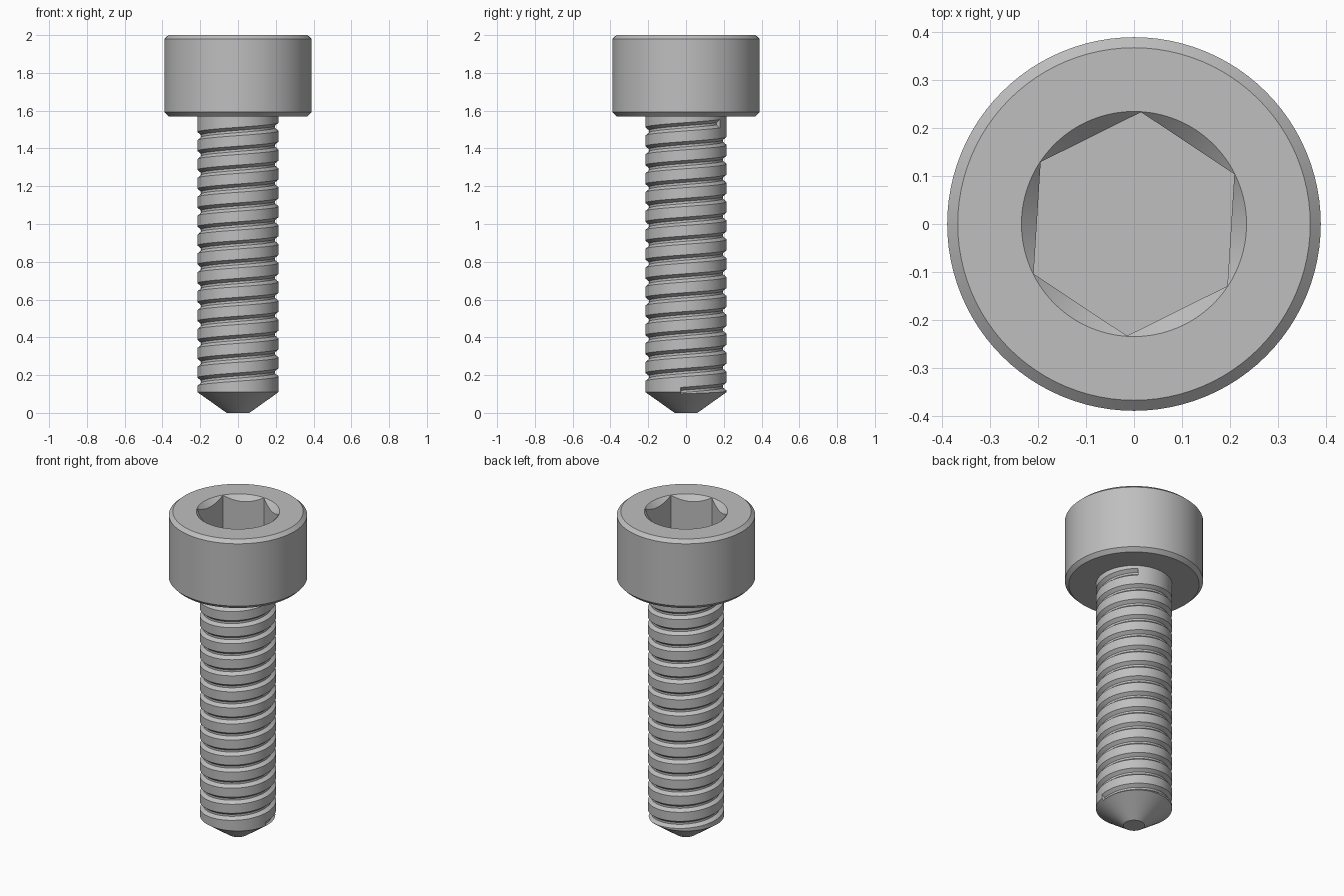
import bpy, math

if "Cube" in bpy.data.objects:
    bpy.data.objects.remove(bpy.data.objects["Cube"])

SEG = 96
PITCH = 0.1

steel = bpy.data.materials.new("grey steel")
steel.use_nodes = True
steel.diffuse_color = (0.52, 0.52, 0.52, 1)
steel.node_tree.nodes["Principled BSDF"].inputs["Base Color"].default_value = steel.diffuse_color


def make(name, verts, faces):
    mesh = bpy.data.meshes.new(name)
    mesh.from_pydata(verts, [], faces)
    mesh.materials.append(steel)
    obj = bpy.data.objects.new(name, mesh)
    bpy.context.collection.objects.link(obj)
    return obj


def lathe(name, profile, seg=SEG, turn=0.0):
    """Closed solid of revolution from (radius, height) pairs, listed upward."""
    verts = [(r * math.cos(turn + math.tau * i / seg), r * math.sin(turn + math.tau * i / seg), z)
             for r, z in profile for i in range(seg)]
    faces = [(k * seg + i, k * seg + (i + 1) % seg, (k + 1) * seg + (i + 1) % seg, (k + 1) * seg + i)
             for k in range(len(profile) - 1) for i in range(seg)]
    last = (len(profile) - 1) * seg
    faces += [tuple(reversed(range(seg))), tuple(range(last, last + seg))]
    return make(name, verts, faces)


def helix(name, profile, z_start, first, last):
    """Solid sweep of (radius, height) pairs along a right-handed helix."""
    verts, n = [], len(profile)
    for j in range(first, last + 1):
        a = math.tau * j / SEG
        verts += [(r * math.cos(a), r * math.sin(a), z_start + PITCH * j / SEG + h) for r, h in profile]
    steps = last - first
    faces = [(j * n + k, (j + 1) * n + k, (j + 1) * n + (k + 1) % n, j * n + (k + 1) % n)
             for j in range(steps) for k in range(n)]
    faces += [tuple(range(n)), tuple(reversed(range(steps * n, steps * n + n)))]
    return make(name, verts, faces)


def cut(obj, cutter):
    cutter.hide_render = True
    mod = obj.modifiers.new("cut", "BOOLEAN")
    mod.operation, mod.solver, mod.object = "DIFFERENCE", "EXACT", cutter
    bpy.context.view_layer.objects.active = obj
    bpy.ops.object.modifier_apply(modifier=mod.name)
    bpy.data.objects.remove(cutter)


def smooth(obj):
    bpy.ops.object.select_all(action="DESELECT")
    obj.select_set(True)
    bpy.context.view_layer.objects.active = obj
    bpy.ops.object.shade_smooth_by_angle(angle=math.radians(20))


# Cylindrical head with chamfered rims
head = lathe("head", [(0.368, 1.57), (0.39, 1.592), (0.39, 1.98), (0.368, 2.0)])

# Hexagonal socket with a countersunk mouth
cut(head, lathe("socket_cutter", [(0.234, 1.76), (0.234, 2.1)], 6, math.radians(26.4)))
cut(head, lathe("countersink_cutter", [(0.135, 1.9), (0.285, 2.05)]))

# Shank with a conical tip and a helical thread groove
shank = lathe("threaded_shank", [(0.06, 0), (0.215, 0.11), (0.215, 1.6)])
groove = [(0.195, -0.006), (0.235, -0.038), (0.235, 0.038), (0.195, 0.006)]
cut(shank, helix("groove_cutter", groove, 0.115, -2, 14 * SEG + 15))

for part in (head, shank):
    smooth(part)
